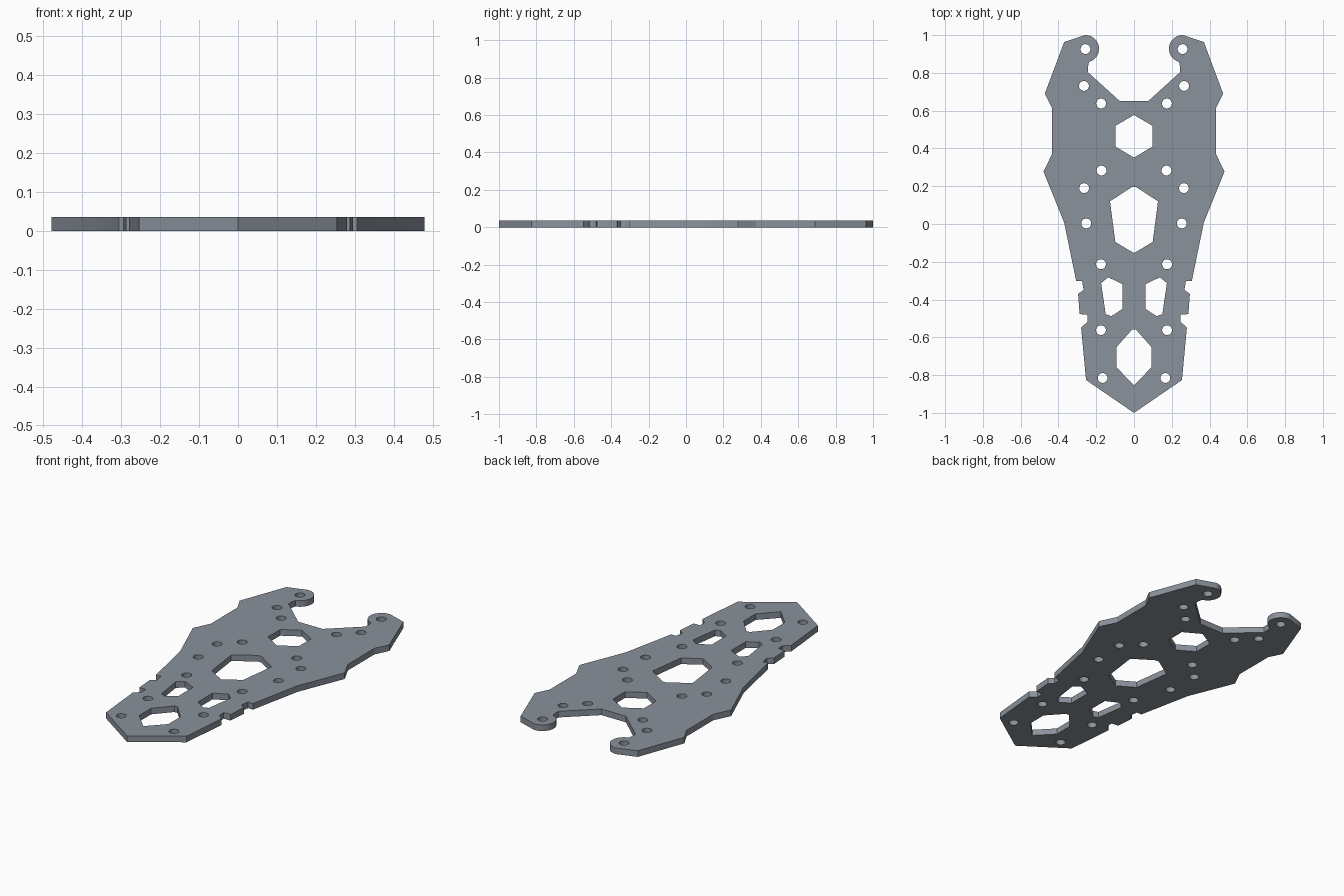
import bpy, bmesh, math

if "Cube" in bpy.data.objects:
    bpy.data.objects.remove(bpy.data.objects["Cube"])

THICK = 0.035


def circle(cx, cy, r, start=0, end=360, n=32, closed=True):
    steps = n if closed else n - 1
    angles = [math.radians(start + (end - start) * i / steps) for i in range(n)]
    return [(cx + r * math.cos(a), cy + r * math.sin(a)) for a in angles]


def mirrored(pts):
    return [(-x, y) for x, y in reversed(pts)]


def symmetric(half):
    # closes a right-hand half loop, sharing points on the centre line
    return half + [p for p in mirrored(half) if abs(p[0]) > 1e-6]


# Right half of the outline: inner yoke, rounded hook tip, outer edge, tail point
hook = circle(0.257, 0.928, 0.072, 255, 88, 28, closed=False)
outline = [(0.077, 0.652), (0.243, 0.803), (0.243, 0.835)] + hook + [
    (0.37, 0.963), (0.472, 0.69), (0.433, 0.612), (0.433, 0.373),
    (0.479, 0.277), (0.37, 0.008), (0.306, -0.302), (0.275, -0.302),
    (0.267, -0.35), (0.296, -0.37), (0.288, -0.477), (0.246, -0.48),
    (0.246, -0.517), (0.28, -0.549), (0.254, -0.826), (0, -1.0)]
loops = [symmetric(outline)]

# Weight-saving windows on the centre line
loops += [symmetric(w) for w in (
    [(0, 0.577), (0.098, 0.52), (0.098, 0.41), (0, 0.351)],
    [(0.012, 0.195), (0.127, 0.12), (0.099, -0.095), (0, -0.154)],
    [(0.01, -0.559), (0.092, -0.651), (0.092, -0.759), (0, -0.855)])]

# Paired side windows
side = [(0.062, -0.318), (0.137, -0.282), (0.174, -0.313),
        (0.15, -0.477), (0.12, -0.488), (0.062, -0.45)]
loops += [side, mirrored(side)]

# Paired screw holes
for x, y in [(0.257, 0.926), (0.265, 0.731), (0.174, 0.638), (0.172, 0.283),
             (0.264, 0.19), (0.253, 0.003), (0.175, -0.213),
             (0.175, -0.562), (0.166, -0.815)]:
    loops += [circle(x, y, 0.026), circle(-x, y, 0.026)]

# Filled, extruded profile
curve = bpy.data.curves.new("plate_profile", 'CURVE')
curve.dimensions = '2D'
curve.fill_mode = 'BOTH'
curve.extrude = THICK / 2
for pts in loops:
    s = curve.splines.new('POLY')
    s.points.add(len(pts) - 1)
    for p, (x, y) in zip(s.points, pts):
        p.co = (x, y, 0, 1)
    s.use_cyclic_u = True
temp = bpy.data.objects.new("plate_profile", curve)
bpy.context.collection.objects.link(temp)
bpy.context.view_layer.update()
mesh = bpy.data.meshes.new_from_object(
    temp.evaluated_get(bpy.context.evaluated_depsgraph_get()))
bpy.data.objects.remove(temp)

# Weld the caps to the walls and stand the plate on the ground
bm = bmesh.new()
bm.from_mesh(mesh)
bmesh.ops.remove_doubles(bm, verts=bm.verts, dist=1e-5)
bmesh.ops.translate(bm, verts=bm.verts, vec=(0, 0, THICK / 2))
bmesh.ops.recalc_face_normals(bm, faces=bm.faces)
for f in bm.faces:
    f.material_index = 0
bm.to_mesh(mesh)
bm.free()

# Dark blue-grey finish
finish = bpy.data.materials.new("dark_slate")
finish.diffuse_color = (0.255, 0.287, 0.33, 1)
finish.use_nodes = True
finish.node_tree.nodes["Principled BSDF"].inputs["Base Color"].default_value = finish.diffuse_color
mesh.materials.clear()
mesh.materials.append(finish)

plate = bpy.data.objects.new("frame_plate", mesh)
bpy.context.collection.objects.link(plate)
bpy.context.view_layer.objects.active = plate
plate.select_set(True)
bpy.ops.object.shade_smooth_by_angle(angle=math.radians(20))
